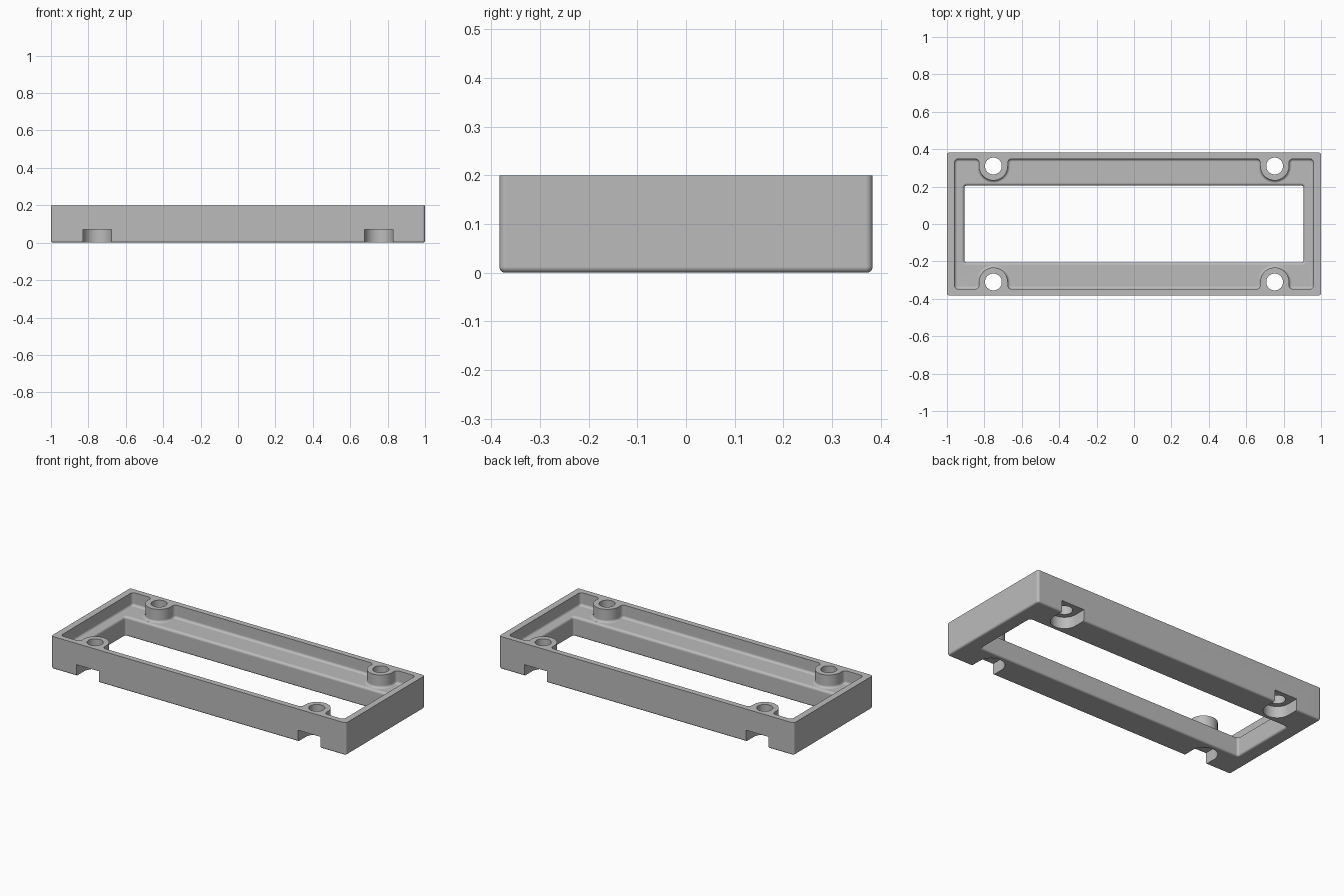
import bpy
import bmesh
from math import cos, sin, radians

cube = bpy.data.objects.get("Cube")
if cube:
    bpy.data.objects.remove(cube, do_unlink=True)

# Main sizes
HX, HY, HEIGHT = 1.0, 0.383, 0.2
CAVITY_X, CAVITY_Y, FLOOR = 0.96, 0.348, 0.12
WINDOW_X, WINDOW_Y = 0.907, 0.205
POST_X, POST_Y, POST_R, HOLE_R = 0.752, 0.31, 0.077, 0.045
SLOT_TOP = 0.07
EDGE, FILLET, BLEND = 0.012, 0.015, 0.02

grey = bpy.data.materials.new("plain grey")
grey.use_nodes = True
grey.diffuse_color = (0.5, 0.5, 0.5, 1)
grey.node_tree.nodes["Principled BSDF"].inputs["Base Color"].default_value = grey.diffuse_color


def arc(cx, cy, r, start, end, steps=6):
    angles = [radians(start + (end - start) * i / steps) for i in range(steps + 1)]
    return [(cx + r * cos(a), cy + r * sin(a)) for a in angles]


def mirror_quadrant(q):
    """Complete an outline from its +x +y quarter."""
    top = q + [(-x, y) for x, y in reversed(q)]
    return top + [(x, -y) for x, y in reversed(top)]


def rounded_rect(hx, hy, r):
    return mirror_quadrant(arc(hx - r, hy - r, r, 0, 90))


def cavity_outline(d):
    """Inner wall outline running round the four posts, inset by d."""
    blend, post = BLEND - d, POST_R + d
    cy, gap = CAVITY_Y - BLEND, POST_R + BLEND
    return mirror_quadrant(
        arc(CAVITY_X - BLEND, cy, blend, 0, 90)
        + arc(POST_X + gap, cy, blend, 90, 180)
        + arc(POST_X, POST_Y, post, 0, -180, 20)
        + arc(POST_X - gap, cy, blend, 0, 90))


def loft(name, rings):
    """Closed solid through (outline, z) rings, from the bottom up."""
    bm = bmesh.new()
    loops = [[bm.verts.new((x, y, z)) for x, y in pts] for pts, z in rings]
    n = len(loops[0])
    for low, high in zip(loops, loops[1:]):
        for i in range(n):
            j = (i + 1) % n
            bm.faces.new((low[i], low[j], high[j], high[i]))
    bm.faces.new(loops[0][::-1])
    bm.faces.new(loops[-1])
    bmesh.ops.recalc_face_normals(bm, faces=bm.faces)
    mesh = bpy.data.meshes.new(name)
    bm.to_mesh(mesh)
    bm.free()
    mesh.materials.append(grey)
    obj = bpy.data.objects.new(name, mesh)
    bpy.context.collection.objects.link(obj)
    return obj


def cut(target, cutter):
    bpy.context.view_layer.objects.active = target
    mod = target.modifiers.new("cut", 'BOOLEAN')
    mod.operation, mod.solver, mod.object = 'DIFFERENCE', 'EXACT', cutter
    bpy.ops.object.modifier_apply(modifier=mod.name)
    bpy.data.objects.remove(cutter, do_unlink=True)


quarter = [radians(15 * i) for i in range(7)]

# Outer block with rounded bottom edge
rings = []
for a in quarter:
    d = EDGE * (1 - sin(a))
    rings.append((rounded_rect(HX - d, HY - d, EDGE * 1.2 - d), EDGE * (1 - cos(a))))
rings.append((rounded_rect(HX, HY, EDGE * 1.2), HEIGHT))
frame = loft("bezel_frame", rings)

# Upper cavity, leaving the posts standing and a filleted floor edge
rings = [(cavity_outline(FILLET * (1 - sin(a))), FLOOR + FILLET * (1 - cos(a))) for a in quarter]
rings.append((cavity_outline(0), HEIGHT + 0.1))
cut(frame, loft("cavity_cutter", rings))


# Window opening, flared so both its edges are rounded
def window(d):
    return rounded_rect(WINDOW_X + d, WINDOW_Y + d, EDGE + d)


rings = [(window(EDGE), -0.1)]
rings += [(window(EDGE * (1 - sin(a))), EDGE * (1 - cos(a))) for a in quarter]
rings += [(window(FILLET * (1 - sin(a))), FLOOR - FILLET * (1 - cos(a))) for a in reversed(quarter)]
rings.append((window(FILLET), HEIGHT + 0.1))
cut(frame, loft("window_cutter", rings))

# Screw holes and the open slots beneath them
for sx in (-1, 1):
    for sy in (-1, 1):
        x, y, out = sx * POST_X, sy * POST_Y, sy * (HY + 0.1)
        slot = arc(x, y, POST_R, 0, -180 * sy, 20) + [(x - POST_R, out), (x + POST_R, out)]
        cut(frame, loft("slot_cutter", [(slot, -0.1), (slot, SLOT_TOP)]))
        hole = arc(x, y, HOLE_R, 0, 360, 32)[:-1]
        cut(frame, loft("hole_cutter", [(hole, -0.1), (hole, HEIGHT + 0.1)]))

# Smooth rounded edges, keep flat faces flat
bpy.ops.object.select_all(action='DESELECT')
frame.select_set(True)
bpy.context.view_layer.objects.active = frame
bpy.ops.object.shade_smooth_by_angle(angle=radians(30))
normals = frame.modifiers.new("flat faces", 'WEIGHTED_NORMAL')
normals.keep_sharp = True
